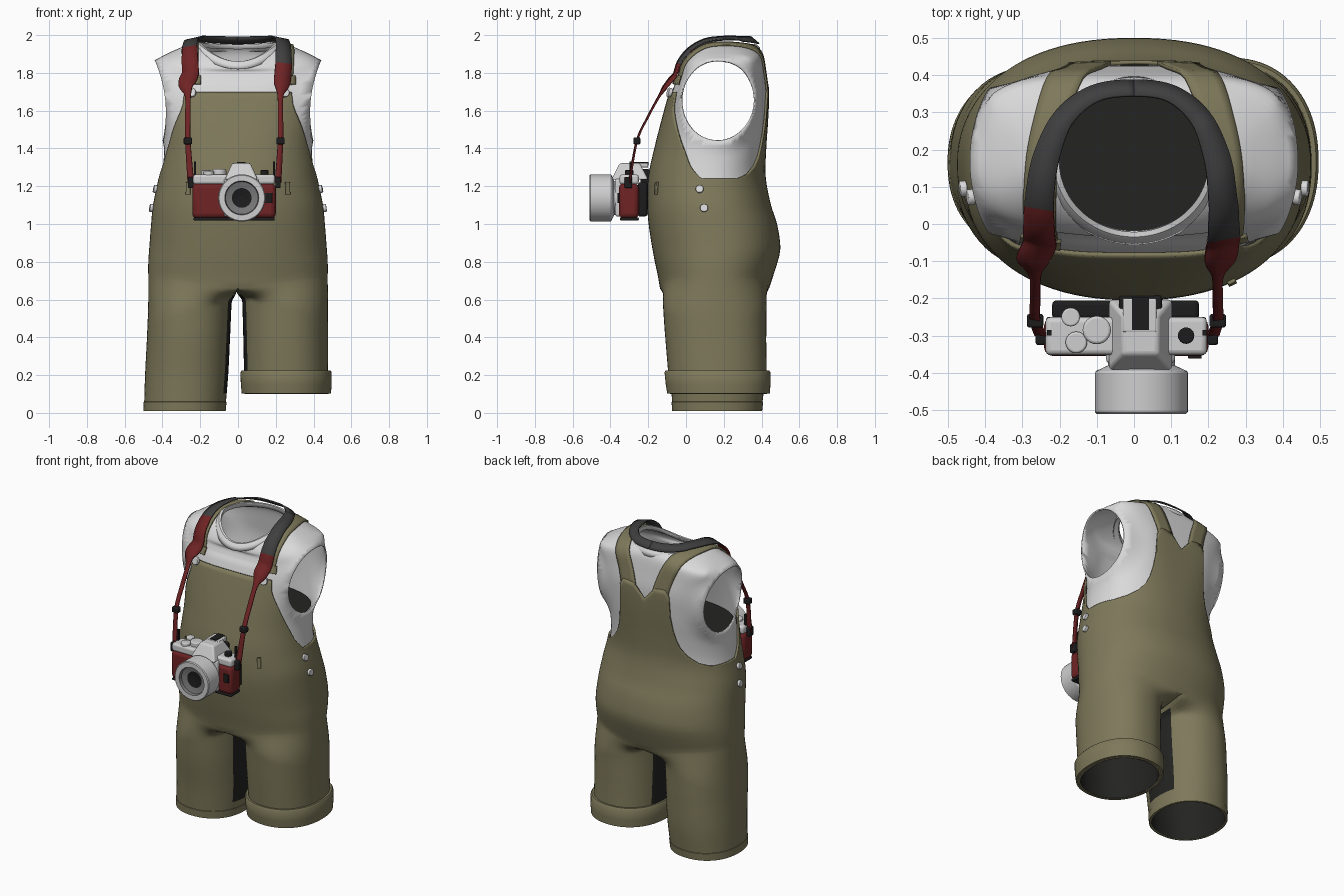
import bpy, bmesh, math
from mathutils import Vector
from mathutils.bvhtree import BVHTree

cube = bpy.data.objects.get("Cube")
if cube:
    bpy.data.objects.remove(cube, do_unlink=True)


def material(name, r, g, b):
    m = bpy.data.materials.new(name)
    m.use_nodes = True
    m.diffuse_color = (r, g, b, 1)
    m.node_tree.nodes["Principled BSDF"].inputs["Base Color"].default_value = (r, g, b, 1)
    return m


OLIVE = material("olive cloth", .21, .192, .104)
WHITE = material("white cotton", .7, .7, .7)
DARK = material("dark lining", .017, .017, .016)
RED = material("red leather", .16, .017, .018)
SILVER = material("silver metal", .62, .62, .62)
CHARCOAL = material("charcoal webbing", .05, .05, .05)
BLACK = material("black plastic", .012, .012, .012)
GREY = material("lens grey", .19, .19, .19)


def finish(name, bm, mats, thick=0, bevel=0, angle=40):
    """Turn a bmesh into a shaded object."""
    bmesh.ops.recalc_face_normals(bm, faces=bm.faces)
    me = bpy.data.meshes.new(name)
    bm.to_mesh(me)
    bm.free()
    ob = bpy.data.objects.new(name, me)
    bpy.context.collection.objects.link(ob)
    for m in mats:
        me.materials.append(m)
    bpy.ops.object.select_all(action='DESELECT')
    ob.select_set(True)
    bpy.context.view_layer.objects.active = ob
    bpy.ops.object.shade_smooth_by_angle(angle=math.radians(angle))
    if thick:
        mod = ob.modifiers.new("thickness", 'SOLIDIFY')
        mod.thickness, mod.offset = thick, -1
        mod.material_offset = 1 if DARK in mats else 0
    if bevel:
        mod = ob.modifiers.new("bevel", 'BEVEL')
        mod.width, mod.segments = bevel, 3
    return ob


def skin(bm, rows, closed, paint=lambda i, j: 0):
    """Join rows of points or vertices with quads."""
    rows = [[v if isinstance(v, bmesh.types.BMVert) else bm.verts.new(v) for v in r] for r in rows]
    n = len(rows[0])
    for i in range(len(rows) - 1):
        for j in range(n if closed else n - 1):
            k = (j + 1) % n
            f = bm.faces.new((rows[i][j], rows[i][k], rows[i + 1][k], rows[i + 1][j]))
            f.material_index = paint(i, j)
    return rows


def sample(keys, t):
    """Smooth interpolation of tuples whose first item is the parameter."""
    t = min(max(t, keys[0][0]), keys[-1][0])
    i = max(k for k in range(len(keys) - 1) if keys[k][0] <= t)
    a, b = keys[i], keys[i + 1]
    p, q = keys[max(i - 1, 0)], keys[min(i + 2, len(keys) - 1)]
    h = b[0] - a[0]
    u = (t - a[0]) / h
    out = []
    for n in range(1, len(a)):
        ma = (b[n] - p[n]) / (b[0] - p[0]) * h
        mb = (q[n] - a[n]) / (q[0] - a[0]) * h
        out.append(a[n] + u * ma + u * u * (3 * (b[n] - a[n]) - 2 * ma - mb)
                   + u ** 3 * (2 * (a[n] - b[n]) + ma + mb))
    return out


def oval(ang, cx, hw, yf, yb, p):
    """Point of a rounded section; angle 0 is the front, 90 degrees is outward."""
    s, c = math.sin(ang), math.cos(ang)
    return (cx + hw * math.copysign(abs(s) ** (2 / p), s),
            (yf + yb) / 2 - (yb - yf) / 2 * math.copysign(abs(c) ** (2 / p), c))


# Torso section by height: half width, front, back, squareness
TORSO = [(.66, .475, -.138, .44, 2.25), (.72, .475, -.148, .46, 2.25), (.8, .475, -.165, .485, 2.25),
         (.87, .47, -.178, .5, 2.25), (1, .46, -.198, .482, 2.25), (1.1, .45, -.205, .45, 2.25),
         (1.25, .42, -.2, .422, 2.25), (1.4, .403, -.168, .425, 2.45), (1.55, .405, -.13, .435, 2.8),
         (1.7, .41, -.088, .44, 3.2), (1.8, .425, -.05, .43, 3.4)]
N = 96
ANGLES = [2 * math.pi * j / N for j in range(N)]


def torso(ang, z, inset=0):
    hw, yf, yb, p = sample(TORSO, z)
    return Vector((*oval(ang, 0, hw - inset, yf + inset, yb - inset, p), z))


# Shirt: body rows, then shoulder rows tilted down to the front neckline
bm = bmesh.new()
rows = [[torso(a, 1.1 + .0233 * i, .014) for a in ANGLES] for i in range(29)]
SHOULDER = [(0, 1.775, 1.752, 1.775, .408, -.05, .418, 3.3), (1, 1.865, 1.80, 1.87, .43, -.03, .405, 3.4),
            (2, 1.91, 1.82, 1.91, .36, -.035, .395, 2.8), (3, 1.945, 1.84, 1.935, .27, -.032, .38, 2.3),
            (4, 1.955, 1.855, 1.945, .205, -.025, .365, 2)]
for i in range(1, 21):
    zs, zf, zb, hw, yf, yb, p = sample(SHOULDER, i / 5)
    rows.append([Vector((*oval(a, 0, hw, yf, yb, p),
                 zs + ((zf if math.cos(a) > 0 else zb) - zs) * math.cos(a) ** 2)) for a in ANGLES])
neck = rows[-1]
skin(bm, rows, True)


def hole(v):
    return math.hypot((v.co.y - .17) / .197, (v.co.z - 1.655) / .213) if abs(v.co.x) > .22 else 9


# Armholes are opened, and their rims pulled into clean ovals
bmesh.ops.delete(bm, geom=[v for v in bm.verts if hole(v) < 1.02], context='VERTS')
rim = [v for v in bm.verts if v.is_boundary and hole(v) < 1.6]
for v in rim:
    r = hole(v)
    y, z = (v.co.y - .17) / r, (v.co.z - 1.655) / r
    v.co = (math.copysign(.42 + .1 * z - .035 * (y / .197) ** 2, v.co.x), .17 + y, 1.655 + z)
for _ in range(8):
    bmesh.ops.smooth_vert(bm, verts=[v for v in bm.verts if not v.is_boundary and hole(v) < 1.3],
                          factor=.5, use_axis_x=True, use_axis_y=True, use_axis_z=True)
bmesh.ops.recalc_face_normals(bm, faces=bm.faces)
shirt_tree = BVHTree.FromBMesh(bm)
finish("shirt", bm, [WHITE], .008, angle=60)

# Neckband
bm = bmesh.new()
skin(bm, [[p + Vector((p.x * k, (p.y - .17) * k, d)) for p in neck]
          for k, d in ((.16, -.035), (.13, -.01), (.05, .006), (-.02, .006), (-.02, -.02))], True)
finish("neckband", bm, [WHITE], .004)

# Dark inside of the torso
bm = bmesh.new()
bm.faces.new([bm.verts.new(torso(a, 1.43, .03)) for a in ANGLES])
finish("torso_lining", bm, [DARK])

# Overalls: upper edge height by angle from the front
EDGE = [(0, 1.7), (34.5, 1.7), (38, 1.62), (54, 1.5), (67, 1.39), (76, 1.3), (86, 1.24), (118, 1.24),
        (132, 1.265), (143, 1.31), (151, 1.37), (156.5, 1.45), (162, 1.58), (166, 1.74), (176, 1.74), (180, 1.65)]


def edge(ang):
    d = math.degrees(ang)
    d = min(d, 360 - d)
    for a, b in zip(EDGE, EDGE[1:]):
        if d <= b[0]:
            return a[1] + (b[1] - a[1]) * (d - a[0]) / (b[0] - a[0])
    return EDGE[-1][1]


bm = bmesh.new()
rows = [[torso(a, .72 + .03 * i - .06 * math.cos(a) ** 8 * max(0, 1 - i / 5)) for a in ANGLES] for i in range(14)]
rows += [[torso(a, 1.11 + (edge(a) - 1.11) * i / 20) for a in ANGLES] for i in range(1, 21)]
waist = skin(bm, rows, True)[0]
M, STEPS = 15, 48
front, back = waist[0], waist[N // 2]
crotch = []
for i in range(1, M + 1):
    t = i / (M + 1)
    crotch.append(bm.verts.new((-.008 * math.sin(math.pi * t), back.co.y + (front.co.y - back.co.y) * t,
                                .66 - .015 * math.sin(math.pi * t))))

# Legs by height: centre, half width, front, back
LEFT_LEG = [(.1, .256, .222, -.085, .43), (.4, .252, .224, -.11, .425), (.6, .25, .228, -.125, .43),
            (.72, .246, .23, -.142, .455)]
RIGHT_LEG = [(.01, -.283, .215, -.07, .4), (.2, -.272, .22, -.085, .42), (.4, -.262, .22, -.11, .425),
             (.6, -.254, .221, -.125, .43), (.72, -.25, .226, -.142, .455)]
for side, keys in ((1, LEFT_LEG), (-1, RIGHT_LEG)):
    loop = [waist[(side * j) % N] for j in range(N // 2 + 1)] + crotch
    rows = [loop]
    for i in range(1, STEPS + 1):
        t = i / STEPS
        ring = []
        for j, v in enumerate(loop):
            # the fork opens quickly, the outer side eases into the leg
            outer = math.sin(math.pi * j / (N // 2)) if j < N // 2 else 0
            w = min(t / (.1 + .28 * outer), 1)
            w = w * w * (3 - 2 * w)
            deg = -50 + 280 * j / (N // 2) if j <= N // 2 else 230 + 80 * (j - N // 2) / (M + 1)
            z = v.co.z + (keys[0][0] - v.co.z) * t
            cx, hw, yf, yb = sample(keys, z)
            x, y = oval(math.radians(deg), 0, hw, yf, yb, 2.2)
            flat = v.co.lerp(Vector((cx + side * x, y, z)), w)
            ring.append(Vector((flat.x, flat.y, z)))
        rows.append(ring)
    # inner thigh panel is dark, stopping above the hem
    skin(bm, rows, True, lambda i, j: int(N // 2 + 3 <= j < N // 2 + M - 2 and 1 < i < STEPS * .84))
bmesh.ops.recalc_face_normals(bm, faces=bm.faces)
cloth_tree = BVHTree.FromBMesh(bm)
finish("overalls", bm, [OLIVE, DARK], .012, angle=60)


# Turned-up cuff and hem band
def leg_band(name, keys, prof):
    bm = bmesh.new()
    rows = []
    for z, grow in prof:
        cx, hw, yf, yb = sample(keys, z)
        rows.append([(*oval(a, cx, hw + grow, yf - grow, yb + grow, 2.2), z) for a in ANGLES])
    skin(bm, rows, True)
    finish(name, bm, [OLIVE])


leg_band("left_cuff", LEFT_LEG, [(.1, -.012), (.103, .014), (.15, .018), (.215, .019), (.225, .012), (.225, -.005)])
leg_band("right_hem", RIGHT_LEG, [(.012, -.01), (.011, .003), (.058, .003), (.06, -.002)])


def patch(name, pts, tree, lift, thick):
    """Olive ribbon lying on the cloth; points are x, y, z, width."""
    keys = [(i, *p) for i, p in enumerate(pts)]
    rows = []
    for i in range(41):
        t = i / 40 * (len(pts) - 1)
        *p, w = sample(keys, t)
        p = Vector(p)
        d = Vector(sample(keys, t + .05)[:3]) - Vector(sample(keys, t - .05)[:3])
        s = d.cross(tree.find_nearest(p)[1]).normalized() * w / 2
        hits = [tree.find_nearest(p + s * k) for k in (-1, -.5, 0, .5, 1)]
        rows.append([h[0] + h[1] * lift for h in hits])
    bm = bmesh.new()
    skin(bm, rows, False)
    mod = finish(name, bm, [OLIVE]).modifiers.new("thickness", 'SOLIDIFY')
    mod.thickness, mod.offset = thick, 0


def box(name, x, y, z, mat, bevel=0, taper=1):
    bm = bmesh.new()
    for v in bmesh.ops.create_cube(bm, size=1)["verts"]:
        k = taper if v.co.z > 0 else 1
        v.co = [(a + b) / 2 + c * (b - a) * f for (a, b), c, f in zip((x, y, z), v.co, (k, k, 1))]
    finish(name, bm, [mat], bevel=bevel)


def disc(name, loc, r, h, axis, mat):
    bm = bmesh.new()
    bmesh.ops.create_cone(bm, cap_ends=True, segments=24, radius1=r, radius2=r, depth=h)
    ob = finish(name, bm, [mat], bevel=min(r, h) * .2)
    ob.location = loc
    ob.rotation_euler = Vector(axis).to_track_quat('Z', 'Y').to_euler()


# Shoulder straps, tabs, buttons and belt loops
for side, word in ((1, "left"), (-1, "right")):
    patch(word + "_shoulder_strap", [(side * x, y, z, w) for x, y, z, w in (
        (.11, .44, 1.62, .11), (.112, .44, 1.68, .11), (.125, .435, 1.75, .105), (.16, .41, 1.85, .1),
        (.21, .33, 1.94, .09), (.245, .2, 1.96, .085), (.25, .1, 1.93, .085), (.25, .0, 1.84, .085),
        (.245, -.04, 1.74, .085))], shirt_tree, .007, .01)
    patch(word + "_strap_tab", [(side * .25, -.04, z, .11) for z in (1.735, 1.75, 1.765, 1.785)],
          shirt_tree, .014, .012)
    spot, normal = shirt_tree.find_nearest(Vector((side * .25, -.1, 1.7)))[:2]
    disc(word + "_bib_button", spot + normal * .03, .025, .02, normal, WHITE)
    for y, z in ((.07, 1.19), (.095, 1.085)):
        spot, normal = cloth_tree.find_nearest(Vector((side * .46, y, z)))[:2]
        disc(word + "_side_button", spot + normal * .008, .021, .018, normal, WHITE)
    patch(word + "_belt_loop", [(side * .255, -.14, z, .022) for z in (1.22, 1.2, 1.18, 1.155)],
          cloth_tree, .005, .01)

# Neck strap of the camera, half of it from the nape to the lug
HALF = [(0, .365, 1.972, .055), (.1, .35, 1.975, .055), (.178, .285, 1.98, .06), (.222, .18, 1.98, .072),
        (.236, .08, 1.938, .078), (.238, .01, 1.885, .085), (.238, -.05, 1.8, .09), (.232, -.1, 1.74, .085),
        (.225, -.14, 1.68, .032), (.225, -.2, 1.57, .028), (.225, -.26, 1.44, .028), (.212, -.3, 1.22, .034)]
centre = Vector((0, .2, 1.7))
for side, word, widen, red in ((1, "left", 1, 5.4), (-1, "right", 1.06, 4.2)):
    keys = [(i, p[0] * side * (widen + (.12 if side < 0 and i > 6 else 0)), *p[1:]) for i, p in enumerate(HALF)]
    keys.insert(0, (-1, -keys[1][1], *HALF[1][1:]))
    rows = []
    for i in range(67):
        t = i / 6
        *p, w = sample(keys, t)
        p = Vector(p)
        d = Vector(sample(keys, t + .05)[:3]) - Vector(sample(keys, t - .05)[:3])
        out = p - centre
        out.x *= .3
        out.y *= 1.4
        s = d.cross(out).normalized() * w / 2
        row = [p - s, p, p + s]
        if 2 < t < 8:
            # keep clear of the shoulder strap underneath
            hits = [shirt_tree.find_nearest(q) for q in row]
            lift = max(.028 - (q - h[0]).dot(h[1]) for q, h in zip(row, hits))
            row = [q + hits[1][1] * max(lift, 0) for q in row]
        rows.append(row)
    bm = bmesh.new()
    skin(bm, rows, False, lambda i, j: int(i / 6 > red))
    mod = finish(word + "_camera_strap", bm, [CHARCOAL, RED]).modifiers.new("thickness", 'SOLIDIFY')
    mod.thickness, mod.offset = .008, 0
    x, y, z = keys[11][1:4]
    box(word + "_strap_slider", (x - .022, x + .022), (y - .018, y + .018), (z - .018, z + .018), BLACK, .006)
    x = keys[12][1]
    box(word + "_strap_lug", (x - .014, x + .014), (-.325, -.285), (1.19, 1.25), BLACK, .006)
    box(word + "_strap_cord", (x - .022 * side - .006, x - .022 * side + .006), (-.3, -.285), (1.22, 1.33), BLACK)

# Camera body
box("camera_leather", (-.242, .2), (-.355, -.25), (1.03, 1.215), RED, .025)
box("camera_top_plate", (-.238, .196), (-.352, -.25), (1.21, 1.262), SILVER, .014)
box("camera_base_plate", (-.236, .194), (-.35, -.25), (1.018, 1.035), BLACK, .006)
box("camera_back", (-.22, .175), (-.256, -.205), (1.04, 1.22), BLACK, .012)
box("camera_prism", (-.07, .105), (-.395, -.2), (1.235, 1.322), SILVER, .01, .55)
box("camera_lens_mount", (-.075, .11), (-.375, -.34), (1.04, 1.24), SILVER, .012)
box("camera_eyepiece", (-.04, .075), (-.24, -.19), (1.08, 1.29), BLACK, .01)
box("hot_shoe", (-.03, .06), (-.29, -.2), (1.3, 1.324), SILVER, .004)
box("hot_shoe_slot", (-.005, .04), (-.285, -.198), (1.31, 1.328), BLACK)
box("camera_window", (.145, .182), (-.362, -.35), (1.11, 1.165), BLACK, .004)
for x, y, r, top in ((-.1, -.285, .038, 1.29), (-.17, -.25, .025, 1.285), (-.155, -.318, .029, 1.28)):
    disc("camera_dial", (x, y, top - .02), r, .04, (0, 0, 1), SILVER)
disc("rewind_dial", (.14, -.3, 1.27), .022, .03, (0, 0, 1), BLACK)

# Lens, turned from a profile of radius and depth
LENS = [(.09, -.36), (.09, -.38), (.122, -.395), (.125, -.4), (.125, -.505), (.12, -.51), (.09, -.51),
        (.086, -.49), (.052, -.48), (.001, -.476)]
bm = bmesh.new()
skin(bm, [[(.02 + r * math.cos(a), y, 1.138 + r * math.sin(a)) for a in ANGLES[::2]] for r, y in LENS], True,
     lambda i, j: 0 if i < 6 else 1 if i < 8 else 2)
finish("camera_lens", bm, [SILVER, GREY, BLACK], angle=30)
